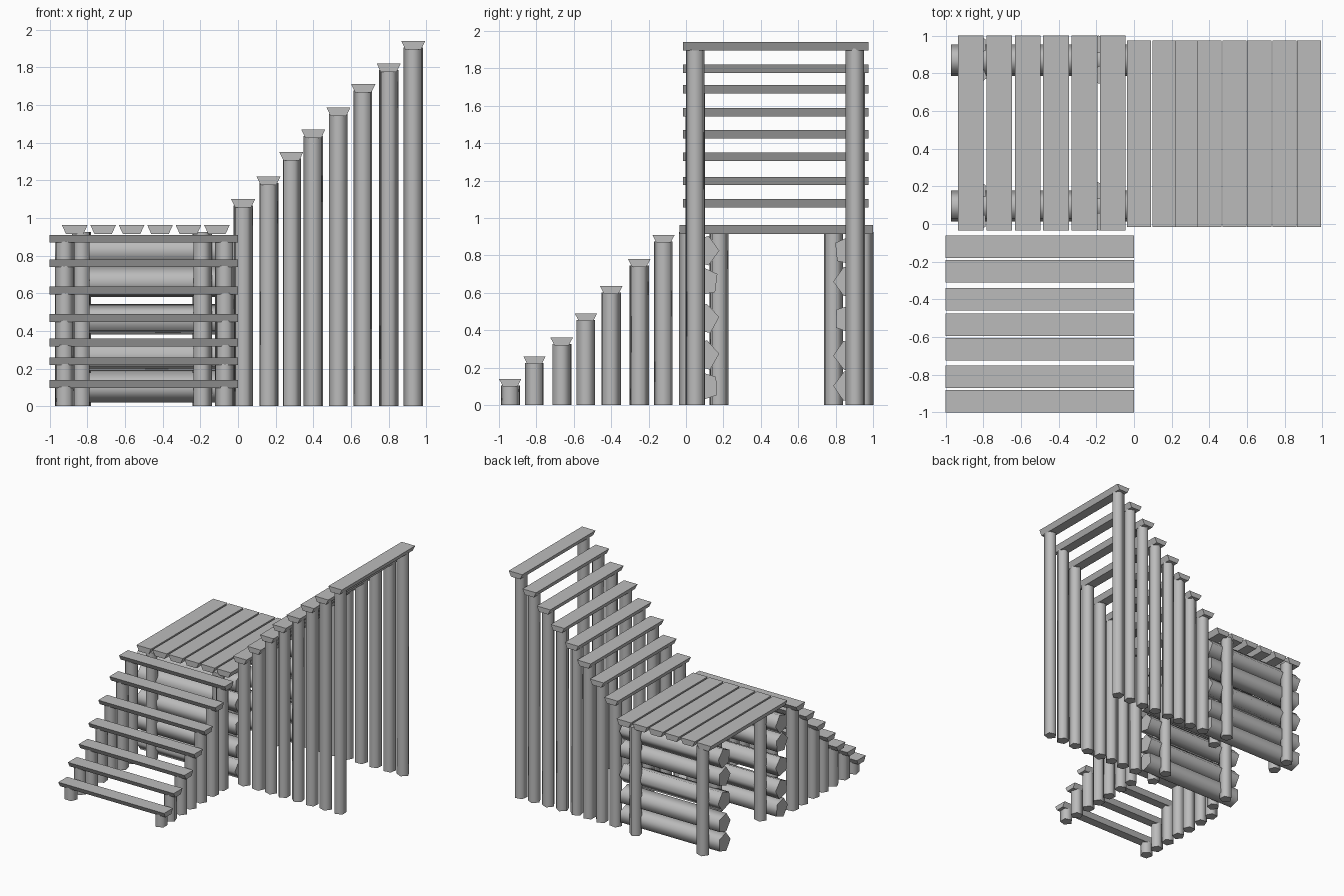
import bpy
import bmesh
import math
import random
from mathutils import Matrix, Vector

random.seed(4)
if "Cube" in bpy.data.objects:
    bpy.data.objects.remove(bpy.data.objects["Cube"])

wood = bpy.data.materials.new("grey_wood")
wood.use_nodes = True
colour = (0.5, 0.5, 0.5, 1)
wood.diffuse_color = colour
wood.node_tree.nodes["Principled BSDF"].inputs["Base Color"].default_value = colour


def prism(name, ring, start, sweep, smooth=False):
    """Extrude a closed ring of points along the sweep vector."""
    bm = bmesh.new()
    face = bm.faces.new([bm.verts.new(Vector(start) + Vector(p)) for p in ring])
    sides = bmesh.ops.extrude_face_region(bm, geom=[face], use_keep_orig=True)
    new = [g for g in sides["geom"] if isinstance(g, bmesh.types.BMVert)]
    bmesh.ops.translate(bm, verts=new, vec=Vector(sweep))
    bmesh.ops.recalc_face_normals(bm, faces=bm.faces)
    mesh = bpy.data.meshes.new(name)
    for f in bm.faces:
        f.smooth = smooth and len(f.verts) == 4
    if smooth:
        for e in bm.edges:
            e.smooth = all(len(f.verts) == 4 for f in e.link_faces)
    bm.to_mesh(mesh)
    bm.free()
    mesh.materials.append(wood)
    obj = bpy.data.objects.new(name, mesh)
    bpy.context.collection.objects.link(obj)
    return obj


def pentagon(radius, turn):
    return [(radius * math.cos(turn + i * math.tau / 5),
             radius * math.sin(turn + i * math.tau / 5)) for i in range(5)]


def post(name, x, y, height):
    ring = [(a, b, 0) for a, b in pentagon(0.052, random.uniform(0, math.tau))]
    prism(name, ring, (x, y, 0), (0, 0, height), True)


def board(name, centre, width, thick, top, start, end, axis):
    """Board with a wide top and narrow underside, running along x or y."""
    w, n = width / 2, width / 2 - 0.022
    section = [(-n, -thick), (n, -thick), (w, 0), (-w, 0)]
    if axis == "x":
        ring = [(0, a, b) for a, b in section]
        prism(name, ring, (start, centre, top), (end - start, 0, 0))
    else:
        ring = [(a, 0, b) for a, b in section]
        prism(name, ring, (centre, start, top), (0, end - start, 0))


# Front stairs: treads run along x, a post under each end
front_steps = [(-0.94, 0.14), (-0.81, 0.26), (-0.665, 0.36), (-0.535, 0.49),
               (-0.40, 0.635), (-0.25, 0.78), (-0.12, 0.91)]
for y, top in front_steps:
    board("front_tread", y, 0.12, 0.042, top, -1, 0, "x")
    for x in (-0.92, -0.07):
        post("front_stair_post", x, y, top - 0.035)

# Tall side stairs: treads run along y
side_steps = [(0.027, 1.10), (0.162, 1.22), (0.283, 1.35), (0.40, 1.47),
              (0.533, 1.587), (0.665, 1.71), (0.80, 1.82), (0.93, 1.94)]
for x, top in side_steps:
    board("side_tread", x, 0.128, 0.045, top, -0.015, 0.975, "y")
    for y in (0.05, 0.905):
        post("side_stair_post", x, y, top - 0.035)

# Platform planks
for i in range(6):
    board("platform_plank", -0.867 + i * 0.151, 0.136, 0.048, 0.962, -0.035, 1.0, "y")

# Log walls, each held between pairs of posts
point_in = {"front": (1, 0, 1, 1, 0), "back": (0, 1, 0, 1, 1)}
for side, y, inward in (("front", 0.095, 0), ("back", 0.87, math.pi)):
    for z, pointed in zip((0.825, 0.66, 0.46, 0.265, 0.10), point_in[side]):
        turn = inward + (0 if pointed else math.pi) + random.uniform(-0.15, 0.15)
        ring = [(0, a, b) for a, b in pentagon(0.083, turn)]
        prism(side + "_wall_log", ring, (-0.972, y, z), (0.935, 0, 0), True)
    for x in (-0.83, -0.19):
        for offset in (-0.08, 0.08):
            post(side + "_wall_post", x, y + offset, 0.925)
